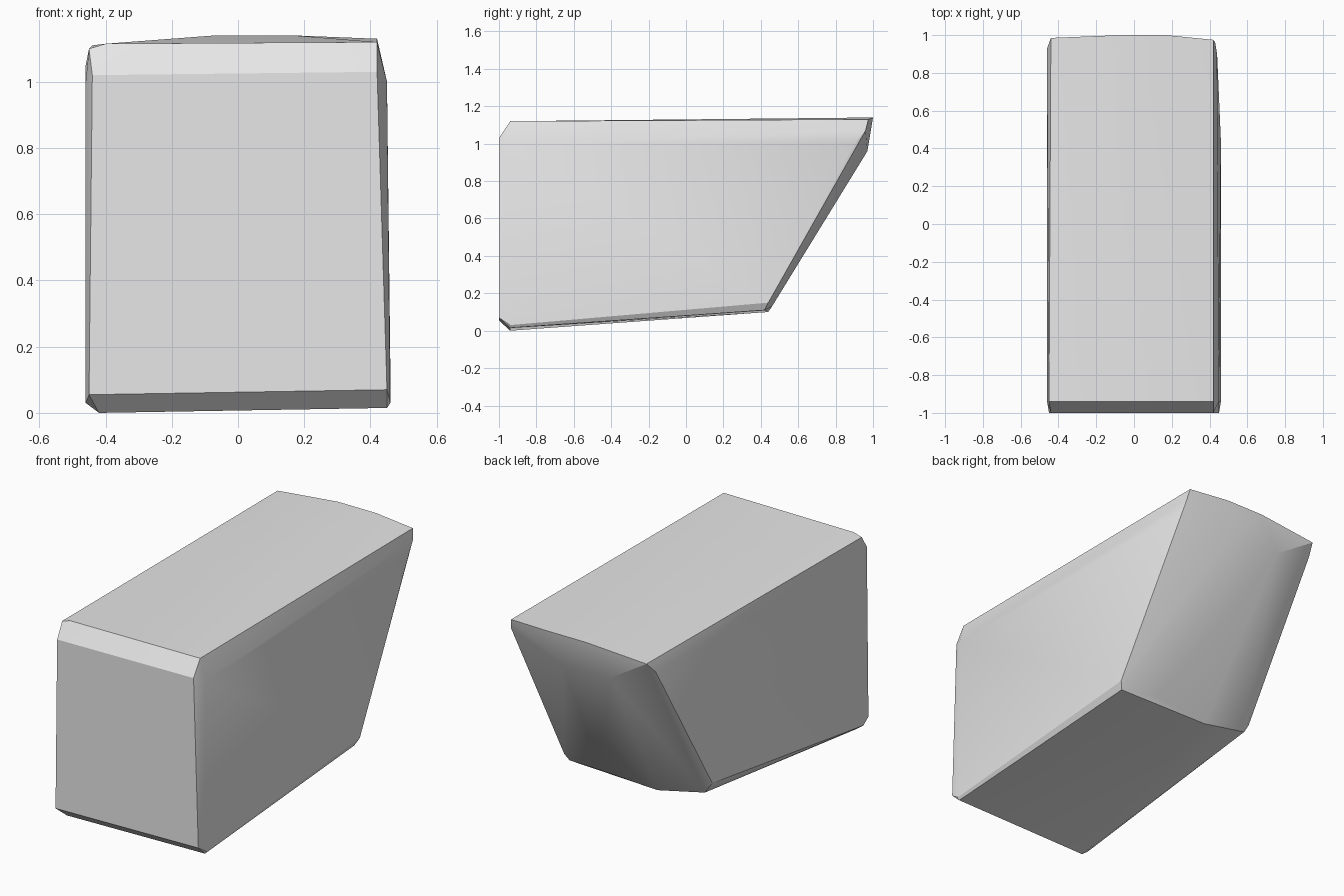
import bpy
import bmesh
import math

# Remove the default cube
default_cube = bpy.data.objects.get("Cube")
if default_cube:
    bpy.data.objects.remove(default_cube, do_unlink=True)


def make_material(name, colour):
    material = bpy.data.materials.new(name)
    material.use_nodes = True
    material.diffuse_color = colour
    material.node_tree.nodes["Principled BSDF"].inputs["Base Color"].default_value = colour
    return material


def section(y, outline):
    """Place an upright outline of (x, z) pairs at depth y."""
    return [(x, y, z) for x, z in outline]


def convex_block(name, points, material):
    """Wrap the corner points in one closed convex skin."""
    bm = bmesh.new()
    for point in points:
        bm.verts.new(point)
    hull = bmesh.ops.convex_hull(bm, input=bm.verts[:])
    unused = {item for item in hull["geom_interior"] + hull["geom_unused"]
              if isinstance(item, bmesh.types.BMVert) and item.is_valid}
    bmesh.ops.delete(bm, geom=list(unused), context="VERTS")
    # Merge the nearly flat triangles into large clean faces
    bmesh.ops.dissolve_limit(bm, angle_limit=math.radians(1),
                             verts=bm.verts[:], edges=bm.edges[:])
    bmesh.ops.recalc_face_normals(bm, faces=bm.faces[:])
    mesh = bpy.data.meshes.new(name)
    bm.to_mesh(mesh)
    bm.free()
    mesh.materials.append(material)
    block = bpy.data.objects.new(name, mesh)
    bpy.context.collection.objects.link(block)
    return block


stone_grey = make_material("stone grey", (0.8, 0.8, 0.8, 1))

# Flat front face
front_face = section(-1, [(-.45, .055), (.45, .07), (.42, 1.03), (-.44, 1.02)])

# Chamfered rim just behind the front face
front_rim = section(-.94, [(-.42, 0), (.45, .015), (.46, .03), (.45, 1),
                           (.42, 1.12), (-.4, 1.115), (-.45, 1.1),
                           (-.46, 1), (-.46, .03)])

# Bowed lower edge of the sloping back
lower_back = [(.44, .42, .11), (.46, .44, .15), (.45, .46, .2),
              (.22, .46, .13), (-.13, .44, .1), (-.42, .43, .16),
              (-.46, .42, .22)]

# Overhanging upper edge of the back
upper_back = [(.44, .9, 1), (.43, .96, 1.07), (.42, .975, 1.13),
              (.17, 1, 1.14), (-.07, 1, 1.14), (-.44, .985, 1.11),
              (-.46, .93, 1.05), (.1, .97, .96), (-.2, .97, .96)]

stone_block = convex_block("stone_block",
                           front_face + front_rim + lower_back + upper_back,
                           stone_grey)

# Soft shading over the bowed back, crisp chamfers
bpy.ops.object.select_all(action="DESELECT")
stone_block.select_set(True)
bpy.context.view_layer.objects.active = stone_block
bpy.ops.object.shade_smooth_by_angle(angle=math.radians(25))
